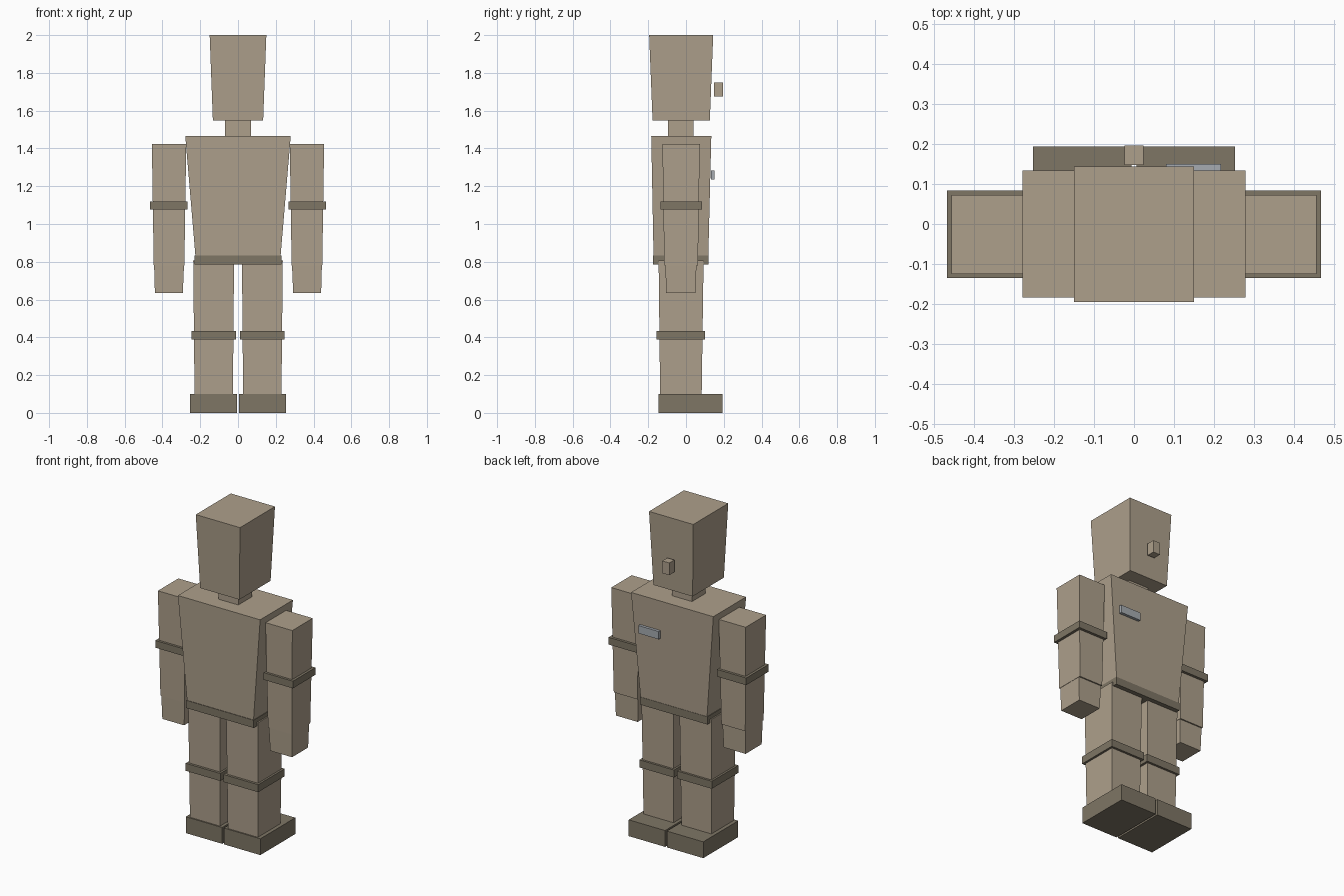
import bpy

if "Cube" in bpy.data.objects:
    bpy.data.objects.remove(bpy.data.objects["Cube"])


def material(name, rgb):
    m = bpy.data.materials.new(name)
    m.diffuse_color = (*rgb, 1)
    m.use_nodes = True
    m.node_tree.nodes["Principled BSDF"].inputs["Base Color"].default_value = m.diffuse_color
    return m


TAN = material("tan", (0.42, 0.35, 0.26))
DARK = material("dark_brown", (0.21, 0.18, 0.13))
METAL = material("metal", (0.38, 0.41, 0.44))


def block(name, z, top, mat, bottom=None, side=1):
    """Tapered box: z range, then (x0, x1, y0, y1) for the top and bottom faces."""
    verts = []
    for height, (x0, x1, y0, y1) in zip(z, (bottom or top, top)):
        if side < 0:
            x0, x1 = -x1, -x0
        verts += [(x0, y0, height), (x1, y0, height), (x1, y1, height), (x0, y1, height)]
    faces = [(3, 2, 1, 0), (4, 5, 6, 7)]
    faces += [(i, (i + 1) % 4, (i + 1) % 4 + 4, i + 4) for i in range(4)]
    mesh = bpy.data.meshes.new(name)
    mesh.from_pydata(verts, [], faces)
    mesh.materials.append(mat)
    ob = bpy.data.objects.new(name, mesh)
    bpy.context.collection.objects.link(ob)
    return ob


# Head, neck and the small block on the face
block("head", (1.547, 2.0), (-0.15, 0.15, -0.195, 0.144), TAN, (-0.133, 0.133, -0.177, 0.126))
block("neck", (1.46, 1.55), (-0.068, 0.068, -0.094, 0.039), TAN)
block("nose", (1.675, 1.75), (-0.024, 0.024, 0.147, 0.196), TAN)

# Torso, belt and chest badge
block("torso", (0.79, 1.465), (-0.279, 0.279, -0.184, 0.134), TAN, (-0.222, 0.222, -0.171, 0.117))
block("belt", (0.785, 0.832), (-0.229, 0.229, -0.175, 0.12), DARK)
block("badge", (1.236, 1.284), (0.08, 0.218, 0.133, 0.15), METAL)

for side, tag in ((1, "right"), (-1, "left")):
    # Arm, elbow band and hand
    block(f"arm_{tag}", (0.78, 1.424), (0.274, 0.456, -0.125, 0.073), TAN,
          (0.284, 0.446, -0.115, 0.063), side)
    block(f"elbow_band_{tag}", (1.076, 1.12), (0.268, 0.467, -0.135, 0.084), DARK, side=side)
    block(f"hand_{tag}", (0.635, 0.78), (0.286, 0.444, -0.109, 0.055), TAN,
          (0.292, 0.44, -0.105, 0.051), side)
    # Leg, knee band and shoe
    block(f"leg_{tag}", (0.095, 0.807), (0.021, 0.237, -0.145, 0.093), TAN,
          (0.027, 0.23, -0.137, 0.083), side)
    block(f"knee_band_{tag}", (0.388, 0.434), (0.011, 0.246, -0.156, 0.101), DARK, side=side)
    block(f"shoe_{tag}", (0.0, 0.1), (0.006, 0.253, -0.145, 0.194), DARK, side=side)
